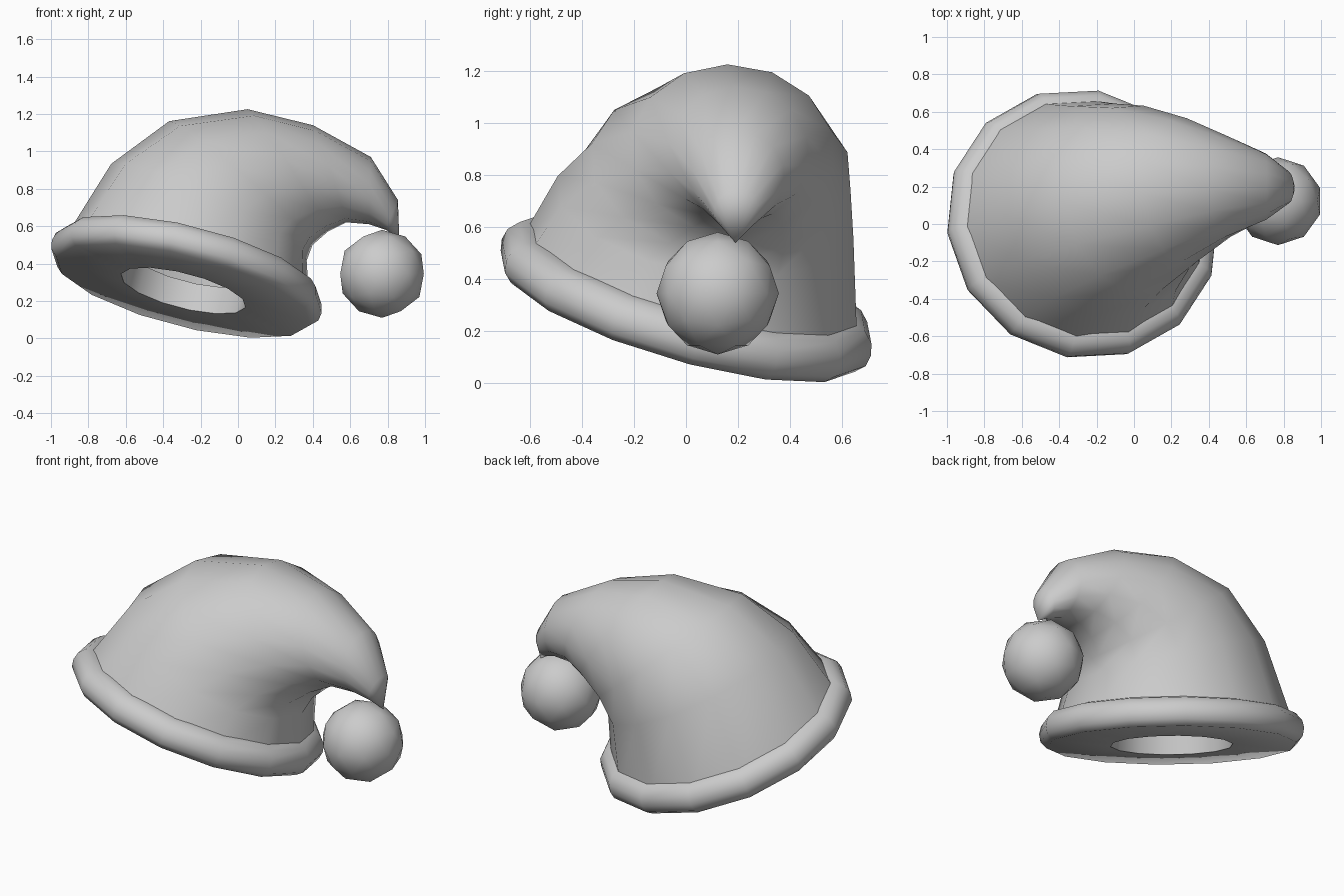
import bpy, math
from mathutils import Vector

if "Cube" in bpy.data.objects:
    bpy.data.objects.remove(bpy.data.objects["Cube"])

SIDES = 14
PHASE = math.radians(3)
Y = Vector((0, 1, 0))


def make_object(name, verts, faces, angle):
    mesh = bpy.data.meshes.new(name)
    mesh.from_pydata([tuple(v) for v in verts], [], faces)
    obj = bpy.data.objects.new(name, mesh)
    bpy.context.collection.objects.link(obj)
    bpy.ops.object.select_all(action='DESELECT')
    obj.select_set(True)
    bpy.context.view_layer.objects.active = obj
    bpy.ops.object.mode_set(mode='EDIT')
    bpy.ops.mesh.select_all(action='SELECT')
    bpy.ops.mesh.normals_make_consistent(inside=False)
    bpy.ops.object.mode_set(mode='OBJECT')
    bpy.ops.object.shade_smooth_by_angle(angle=math.radians(angle))
    return obj


def ring(center, e1, e2, radius):
    return [center + radius * (math.cos(a) * e1 + math.sin(a) * e2)
            for a in (PHASE + math.tau * i / SIDES for i in range(SIDES))]


def bridge(a, b):
    return [(a * SIDES + i, a * SIDES + (i + 1) % SIDES,
             b * SIDES + (i + 1) % SIDES, b * SIDES + i) for i in range(SIDES)]


# Tilted frame of the hat base
up = Vector((0.238, 0.27, 0.933)).normalized()
side = Vector((-0.969, 0, 0.247)).normalized()
across = up.cross(side)
base = Vector((-0.293, -0.02, 0.255))

# Brim band: closed (radius, height) profile revolved around the tilted axis
profile = [(0.345, 0), (0.705, 0), (0.74, 0.035), (0.748, 0.08), (0.737, 0.125),
           (0.70, 0.165), (0.64, 0.18), (0.345, 0.15)]
verts, faces = [], []
for r, h in profile:
    verts += ring(base + up * h, side, across, r)
for k in range(len(profile)):
    faces += bridge(k, (k + 1) % len(profile))
make_object("brim_band", verts, faces, 50)

# Drooping cone: rings as outer x, z, inner x, z, centre y and sideways lean
rings = [(-0.94, 0.51, 0.385, 0.172, 0.01, 0.28),
         (-0.68, 0.93, 0.37, 0.42, 0.075, 0.15),
         (-0.37, 1.16, 0.40, 0.50, 0.135, 0.09),
         (0.05, 1.225, 0.48, 0.57, 0.18, 0.06),
         (0.40, 1.14, 0.58, 0.62, 0.20, 0.03),
         (0.71, 0.97, 0.70, 0.61, 0.20, 0),
         (0.855, 0.74, 0.79, 0.58, 0.195, 0)]
verts, faces = [], []
for ox, oz, ix, iz, y, lean in rings:
    outer, inner = Vector((ox, y, oz)), Vector((ix, y, iz))
    e1 = (outer - inner).normalized()
    t = (Y.cross(e1) + Y * lean).normalized()
    verts += ring((outer + inner) / 2, e1, t.cross(e1), (outer - inner).length / 2)
for k in range(len(rings) - 1):
    faces += bridge(k, k + 1)
tip = len(verts)
verts.append(Vector((0.862, 0.19, 0.54)))
last = (len(rings) - 1) * SIDES
faces += [(last + i, last + (i + 1) % SIDES, tip) for i in range(SIDES)]
make_object("drooping_cone", verts, faces, 80)

# Pompom
bpy.ops.mesh.primitive_ico_sphere_add(subdivisions=2, radius=0.235,
                                      location=(0.77, 0.122, 0.345))
bpy.context.object.name = "pompom"
bpy.ops.object.shade_smooth()
